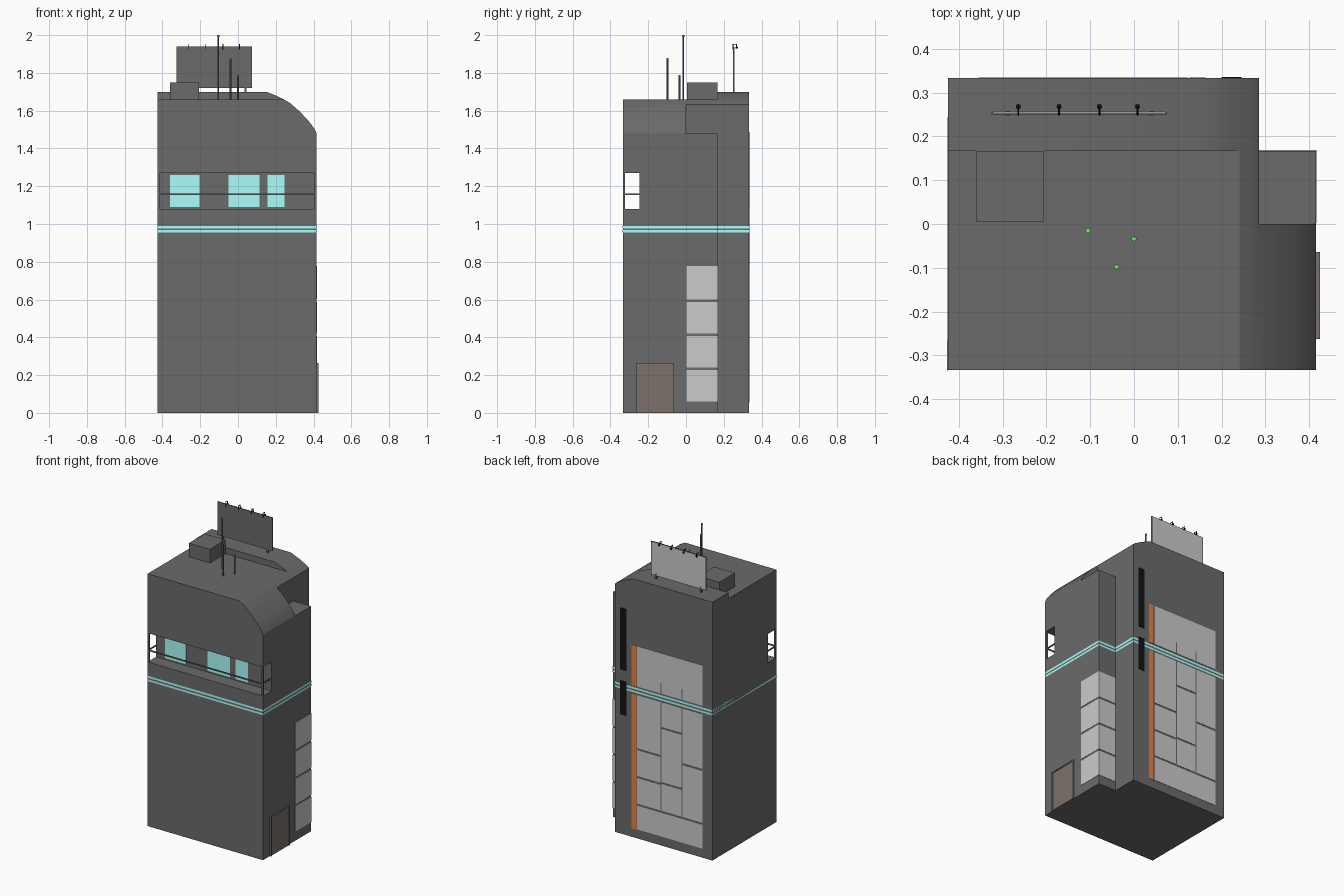
import bpy, bmesh, math
from mathutils import Vector

if "Cube" in bpy.data.objects:
    bpy.data.objects.remove(bpy.data.objects["Cube"])


def material(name, r, g, b):
    m = bpy.data.materials.new(name)
    m.diffuse_color = (r, g, b, 1)
    m.use_nodes = True
    m.node_tree.nodes["Principled BSDF"].inputs["Base Color"].default_value = m.diffuse_color
    return m


WALL = material("wall_grey", 0.147, 0.147, 0.147)
GLASS = material("pale_panel", 0.6, 0.6, 0.6)
TEAL = material("teal", 0.4, 1.0, 0.97)
BLACK = material("black", 0.006, 0.006, 0.006)
ORANGE = material("orange", 0.8, 0.22, 0.05)
BROWN = material("door_brown", 0.2, 0.165, 0.15)
GREEN = material("green", 0.15, 0.8, 0.1)


def finish(name, bm, mat):
    bmesh.ops.recalc_face_normals(bm, faces=bm.faces)
    me = bpy.data.meshes.new(name)
    bm.to_mesh(me)
    bm.free()
    ob = bpy.data.objects.new(name, me)
    bpy.context.collection.objects.link(ob)
    me.materials.append(mat)
    return ob


def boxes(name, mat, *spans):
    """One object from boxes given as (x0, x1, y0, y1, z0, z1)."""
    bm = bmesh.new()
    for x0, x1, y0, y1, z0, z1 in spans:
        for v in bmesh.ops.create_cube(bm, size=1)["verts"]:
            v.co = Vector(((x0 + x1) / 2 + v.co.x * (x1 - x0),
                           (y0 + y1) / 2 + v.co.y * (y1 - y0),
                           (z0 + z1) / 2 + v.co.z * (z1 - z0)))
    return finish(name, bm, mat)


def rods(name, mat, *segments, sides=8):
    """One object from cylinders given as (start, end, radius)."""
    bm = bmesh.new()
    for a, b, r in segments:
        a, b = Vector(a), Vector(b)
        vs = bmesh.ops.create_cone(bm, cap_ends=True, segments=sides, radius1=r,
                                   radius2=r, depth=(b - a).length)["verts"]
        rot = (b - a).to_track_quat('Z', 'Y')
        for v in vs:
            v.co = rot @ v.co + (a + b) / 2
    return finish(name, bm, mat)


# Tower: side profile with a curved shoulder, then cut away
L, R, F, B = -0.425, 0.415, -0.333, 0.333
NX, NY = 0.285, 0.167          # rear corner notch
profile = [(L, 0), (R, 0), (R, 1.482), (0.402, 1.508), (0.37, 1.55), (0.325, 1.597),
           (0.275, 1.641), (0.215, 1.674), (0.15, 1.70), (L, 1.70)]
bm = bmesh.new()
face = bm.faces.new([bm.verts.new((x, F, z)) for x, z in profile])
ext = bmesh.ops.extrude_face_region(bm, geom=[face])
bmesh.ops.translate(bm, vec=(0, B - F, 0),
                    verts=[g for g in ext["geom"] if isinstance(g, bmesh.types.BMVert)])
tower = finish("tower", bm, WALL)

cuts = {
    "roof_step": (-1, 1, -1, NY, 1.66, 2),
    "corner_notch": (NX, 1, NY, 1, -1, 3),
    "side_roof": (NX, 1, 0, 1, 1.48, 2),
    "balcony_recess": (-1, 1, -1, -0.245, 1.08, 1.27),
}
bpy.context.view_layer.objects.active = tower
for name, span in cuts.items():
    cutter = boxes(name + "_cutter", WALL, span)
    cutter.hide_render = True
    mod = tower.modifiers.new(name, 'BOOLEAN')
    mod.operation, mod.solver, mod.object = 'DIFFERENCE', 'EXACT', cutter
    bpy.ops.object.modifier_apply(modifier=name)
    bpy.data.objects.remove(cutter)
tower.select_set(True)
bpy.ops.object.shade_smooth_by_angle(angle=math.radians(24))

# Teal bands following the footprint
e = 0.002
outline = [(L, F - e), (R + e, F - e), (R + e, NY + e), (NX + e, NY + e), (NX + e, B + e), (L, B + e)]
bm = bmesh.new()
for z0, z1 in ((0.955, 0.967), (0.977, 0.99)):
    low = [bm.verts.new((x, y, z0)) for x, y in outline]
    top = [bm.verts.new((x, y, z1)) for x, y in outline]
    for i in range(len(outline)):
        j = (i + 1) % len(outline)
        bm.faces.new((low[i], low[j], top[j], top[i]))
for v in bm.verts:
    if v.co.x == min(w.co.x for w in bm.verts):
        v.co.x -= 0.0015
finish("teal_bands", bm, TEAL)

# Balcony windows and railing
boxes("balcony_windows", TEAL, *[(x0, x1, -0.247, -0.24, 1.09, 1.26)
      for x0, x1 in ((-0.36, -0.205), (-0.05, 0.115), (0.155, 0.245))])
rail = [(L, R, F, F + 0.006, 1.153, 1.161)]
for x0, x1 in ((L, L + 0.012), (R - 0.012, R)):
    rail.append((x0, x1, F, F + 0.01, 1.08, 1.27))
    rail.append((x0, x0 + 0.006, F, -0.245, 1.153, 1.161))
boxes("balcony_railing", WALL, *rail)

# Corner glazing: four storeys wrapping round the notch edge
storeys = [(0.06, 0.228), (0.24, 0.408), (0.42, 0.588), (0.60, 0.777)]
boxes("corner_windows_side", GLASS, *[(R - 0.01, R + e, 0.002, NY + e, a, b) for a, b in storeys])
boxes("corner_windows_rear", GLASS, *[(NX, R - 0.01, NY - 0.01, NY + e, a, b) for a, b in storeys])

# Rear glazing: three columns of uneven panes
columns = {
    (-0.048, 0.122): [(0.23, 0.40), (0.412, 0.583), (0.595, 0.945)],
    (-0.20, -0.056): [(0.23, 0.408), (0.42, 0.77), (0.782, 0.945)],
    (-0.355, -0.208): [(0.23, 0.573), (0.585, 0.945)],
}
panes = [(-0.355, 0.122, B - 0.01, B + e, 0.06, 0.218),
         (-0.355, 0.122, B - 0.01, B + e, 1.07, 1.265)]
for (x0, x1), rows in columns.items():
    for z0, z1 in rows + [(1.0, 1.07)]:
        panes.append((x0, x1, B - 0.01, B + e, z0, z1))
boxes("rear_windows", GLASS, *panes)

# Orange strip and black slots on the rear wall
boxes("orange_strip", ORANGE, *[(0.127, 0.163, B - 0.01, B + e, a, b)
      for a, b in ((0.055, 0.945), (1.0, 1.265))])
boxes("black_slots", BLACK, *[(0.20, 0.245, B - 0.01, B + e + 0.0005, a, b)
      for a, b in ((0.785, 1.008), (1.08, 1.487))])

# Door with frame
boxes("door", BROWN, (R - 0.005, 0.42, -0.255, -0.072, 0, 0.258))
boxes("door_frame", BROWN, (R - 0.005, 0.425, -0.263, -0.255, 0, 0.265),
      (R - 0.005, 0.425, -0.072, -0.064, 0, 0.265),
      (R - 0.005, 0.425, -0.255, -0.072, 0.257, 0.265))

# Roof unit
boxes("roof_unit", WALL, (-0.36, -0.207, 0.004, NY, 1.655, 1.75))

# Antennas with green tips
masts = [(-0.105, -0.015, 2.0), (-0.04, -0.098, 1.88), (0.0, -0.034, 1.79)]
rods("antennas", WALL, *[((x, y, 1.655), (x, y, h - 0.008), 0.0045) for x, y, h in masts])
rods("antenna_tips", GREEN, *[((x, y, h - 0.01), (x, y, h), 0.006) for x, y, h in masts])

# Billboard on short posts with hooked lamps
boxes("billboard", WALL, (-0.325, 0.075, 0.25, 0.255, 1.72, 1.94))
boxes("billboard_face", GLASS, (-0.322, 0.072, 0.254, 0.257, 1.723, 1.937))
boxes("billboard_posts", WALL, *[(x - 0.005, x + 0.005, 0.248, 0.258, 1.695, 1.735)
      for x in (-0.288, 0.04)])
lamps = []
for x in (-0.264, -0.171, -0.079, 0.008):
    lamps += [((x, 0.249, 1.925), (x, 0.249, 1.953), 0.002),
              ((x, 0.248, 1.952), (x, 0.268, 1.952), 0.002),
              ((x, 0.268, 1.953), (x, 0.268, 1.936), 0.002),
              ((x, 0.268, 1.938), (x, 0.268, 1.930), 0.006)]
rods("billboard_lamps", BLACK, *lamps)
